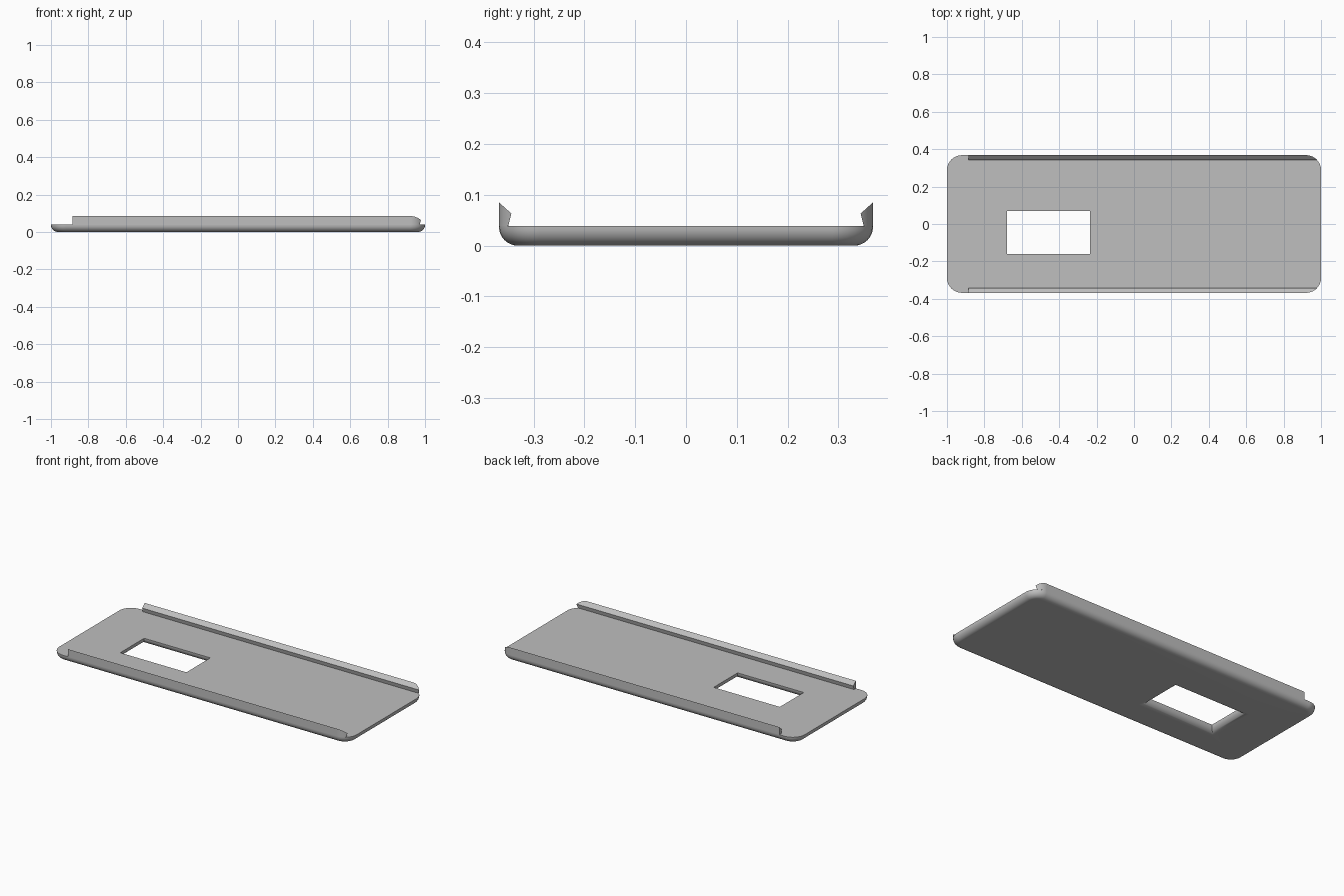
import bpy, bmesh, math

if "Cube" in bpy.data.objects:
    bpy.data.objects.remove(bpy.data.objects["Cube"])

HALF_X, HALF_Y = 1.0, 0.368      # tray half size
CORNER, FILLET, TOP = 0.08, 0.037, 0.039
STEPS = 8

grey = bpy.data.materials.new("plain_grey")
grey.use_nodes = True
colour = (0.52, 0.52, 0.52, 1)
grey.diffuse_color = colour
grey.node_tree.nodes["Principled BSDF"].inputs["Base Color"].default_value = colour


def rounded_outline(inset):
    """Rounded rectangle, moved inwards by inset."""
    pts, r = [], CORNER - inset
    for k, (sx, sy) in enumerate([(1, 1), (-1, 1), (-1, -1), (1, -1)]):
        for i in range(STEPS + 1):
            a = math.pi / 2 * (k + i / STEPS)
            pts.append((sx * (HALF_X - CORNER) + r * math.cos(a),
                        sy * (HALF_Y - CORNER) + r * math.sin(a)))
    return pts


def window_outline(flare):
    """Rectangular opening, widened by flare."""
    x0, x1, y0, y1 = -0.68 - flare, -0.235 + flare, -0.16 - flare, 0.07 + flare
    return [(x0, y0), (x1, y0), (x1, y1), (x0, y1)]


def wall(bm, outline):
    """Skin from a filleted bottom edge to the top; returns both rims."""
    levels = [(FILLET * (1 - math.sin(a)), FILLET * (1 - math.cos(a)))
              for a in (math.pi / 2 * i / STEPS for i in range(STEPS + 1))]
    levels.append((0, TOP))
    rings = [[bm.verts.new((x, y, z)) for x, y in outline(d)] for d, z in levels]
    for low, high in zip(rings, rings[1:]):
        for i in range(len(low)):
            j = (i + 1) % len(low)
            bm.faces.new((low[i], low[j], high[j], high[i]))
    return rings[0], rings[-1]


def finish(bm, name):
    bmesh.ops.remove_doubles(bm, verts=bm.verts, dist=1e-5)
    bmesh.ops.recalc_face_normals(bm, faces=bm.faces)
    mesh = bpy.data.meshes.new(name)
    bm.to_mesh(mesh)
    bm.free()
    obj = bpy.data.objects.new(name, mesh)
    bpy.context.collection.objects.link(obj)
    mesh.materials.append(grey)
    bpy.ops.object.select_all(action="DESELECT")
    obj.select_set(True)
    bpy.context.view_layer.objects.active = obj
    bpy.ops.object.shade_smooth_by_angle(angle=math.radians(30))
    weighted = obj.modifiers.new("weighted_normals", "WEIGHTED_NORMAL")
    weighted.keep_sharp = True


# Base tray with its window
bm = bmesh.new()
outer = wall(bm, rounded_outline)
inner = wall(bm, window_outline)
for rim_a, rim_b in zip(outer, inner):
    edges = [bm.edges.get((rim[i - 1], rim[i]))
             for rim in (rim_a, rim_b) for i in range(len(rim))]
    bmesh.ops.triangle_fill(bm, edges=edges, use_beauty=True)
finish(bm, "base_tray")

# Side rails: lipped profile whose far end follows the rounded corner
LIP_Y, LIP_Z, FOOT_Y, RAIL_TOP = 0.3435, 0.063, 0.3495, 0.085
SLOPE = (RAIL_TOP - LIP_Z) / (HALF_Y - LIP_Y)
end_angle = math.asin((LIP_Y - HALF_Y + CORNER) / CORNER)


def side_rail(side, name):
    stations = [(-0.885, HALF_Y)]
    for i in range(STEPS * 2 + 1):
        a = math.pi / 2 + (end_angle - math.pi / 2) * i / (STEPS * 2)
        stations.append((HALF_X - CORNER + CORNER * math.cos(a),
                         HALF_Y - CORNER + CORNER * math.sin(a)))
    bm = bmesh.new()
    sections = []
    for x, y in stations:
        foot = min(FOOT_Y, y)
        # the inner wall leans, so its foot climbs where the corner cuts it
        foot_z = LIP_Z - (LIP_Z - TOP) * (foot - LIP_Y) / (FOOT_Y - LIP_Y)
        profile = [(y, foot_z), (y, LIP_Z + SLOPE * (y - LIP_Y)),
                   (LIP_Y, LIP_Z), (foot, foot_z)]
        sections.append([bm.verts.new((x, side * py, pz)) for py, pz in profile])
    for a, b in zip(sections, sections[1:]):
        for i in range(3):
            bm.faces.new((a[i], a[i + 1], b[i + 1], b[i]))
    bm.faces.new(sections[0])
    finish(bm, name)


side_rail(-1, "front_rail")
side_rail(1, "back_rail")
